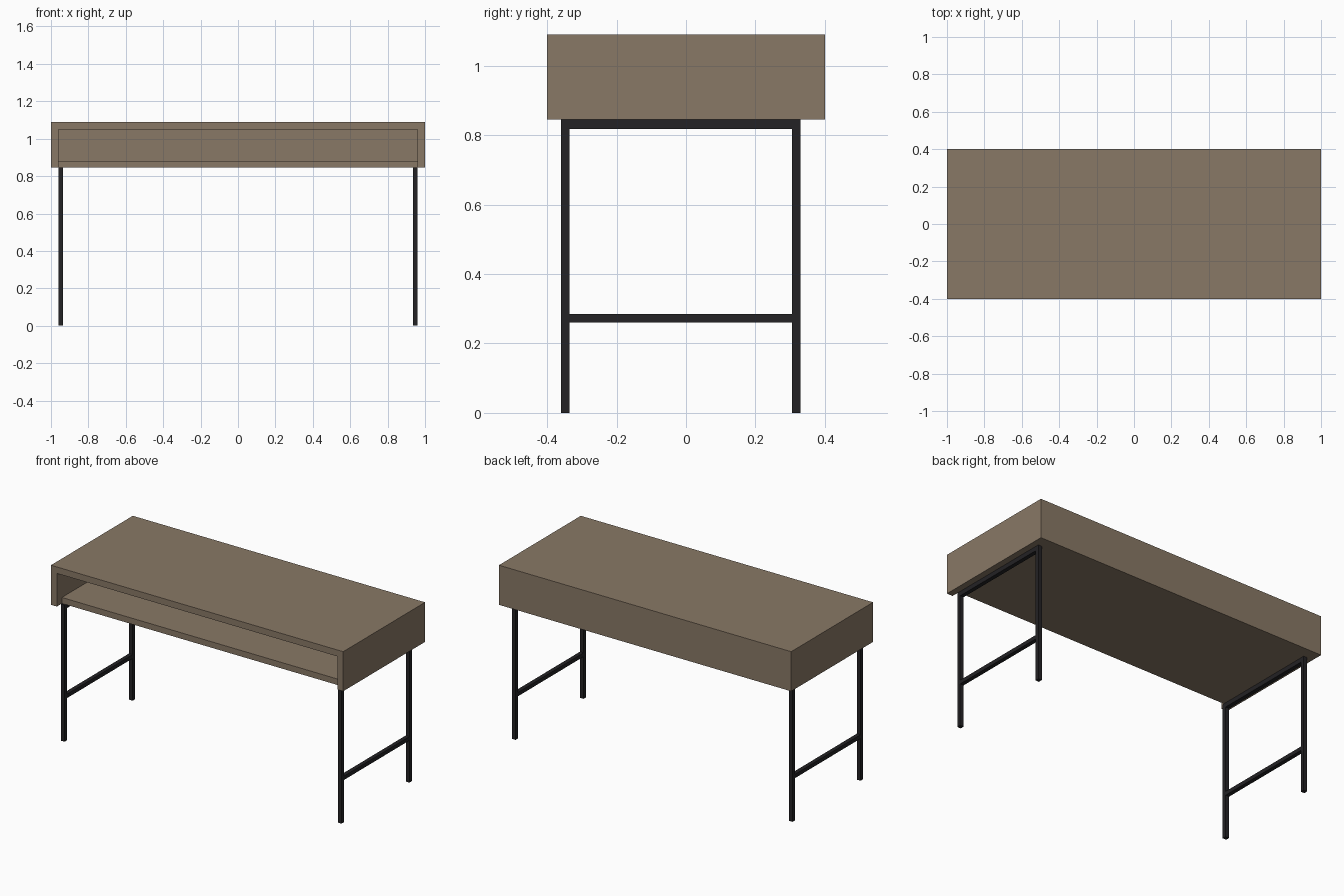
import bpy
import bmesh

cube = bpy.data.objects.get("Cube")
if cube:
    bpy.data.objects.remove(cube, do_unlink=True)


def make_material(name, colour):
    mat = bpy.data.materials.new(name)
    mat.use_nodes = True
    rgba = (*colour, 1.0)
    mat.diffuse_color = rgba
    mat.node_tree.nodes["Principled BSDF"].inputs["Base Color"].default_value = rgba
    return mat


wood = make_material("brown_wood", (0.25, 0.19, 0.133))
metal = make_material("black_metal", (0.017, 0.016, 0.018))


def box(name, xs, ys, zs, mat):
    """Flat-faced box spanning the given (min, max) ranges."""
    bm = bmesh.new()
    bmesh.ops.create_cube(bm, size=1.0)
    for v in bm.verts:
        for axis, (a, b) in enumerate((xs, ys, zs)):
            v.co[axis] = a + (v.co[axis] + 0.5) * (b - a)
    mesh = bpy.data.meshes.new(name)
    bm.to_mesh(mesh)
    bm.free()
    mesh.materials.append(mat)
    obj = bpy.data.objects.new(name, mesh)
    bpy.context.collection.objects.link(obj)
    return obj


# Main dimensions
WIDTH, DEPTH, HEIGHT = 1.0, 0.4, 1.09
BOARD = 0.04
BODY_BOTTOM, BODY_TOP = 0.845, 1.05
INNER = WIDTH - BOARD
BAR = 0.025
FRAME_FRONT, FRAME_BACK = -0.36, 0.33
RAIL_BOTTOM = BODY_BOTTOM - 0.027

# Wooden body: top, back and recessed open shelf
box("desk_top", (-WIDTH, WIDTH), (-DEPTH, DEPTH), (BODY_TOP, HEIGHT), wood)
box("back_panel", (-INNER, INNER), (DEPTH - BOARD, DEPTH), (BODY_BOTTOM, BODY_TOP), wood)
box("shelf", (-INNER, INNER), (-0.35, DEPTH - BOARD), (BODY_BOTTOM, 0.882), wood)

# Side panels and metal leg frames, one set per side
for side, sign in (("left", 1), ("right", -1)):
    panel_x = sorted((sign * INNER, sign * WIDTH))
    bar_x = sorted((sign * (INNER - BAR), sign * INNER))
    box(side + "_side_panel", panel_x, (-DEPTH, DEPTH), (BODY_BOTTOM, BODY_TOP), wood)
    box(side + "_top_rail", bar_x, (FRAME_FRONT, FRAME_BACK), (RAIL_BOTTOM, BODY_BOTTOM), metal)
    box(side + "_front_leg", bar_x, (FRAME_FRONT, FRAME_FRONT + BAR), (0, RAIL_BOTTOM), metal)
    box(side + "_back_leg", bar_x, (FRAME_BACK - BAR, FRAME_BACK), (0, RAIL_BOTTOM), metal)
    box(side + "_stretcher", bar_x, (FRAME_FRONT + BAR, FRAME_BACK - BAR), (0.261, 0.285), metal)
